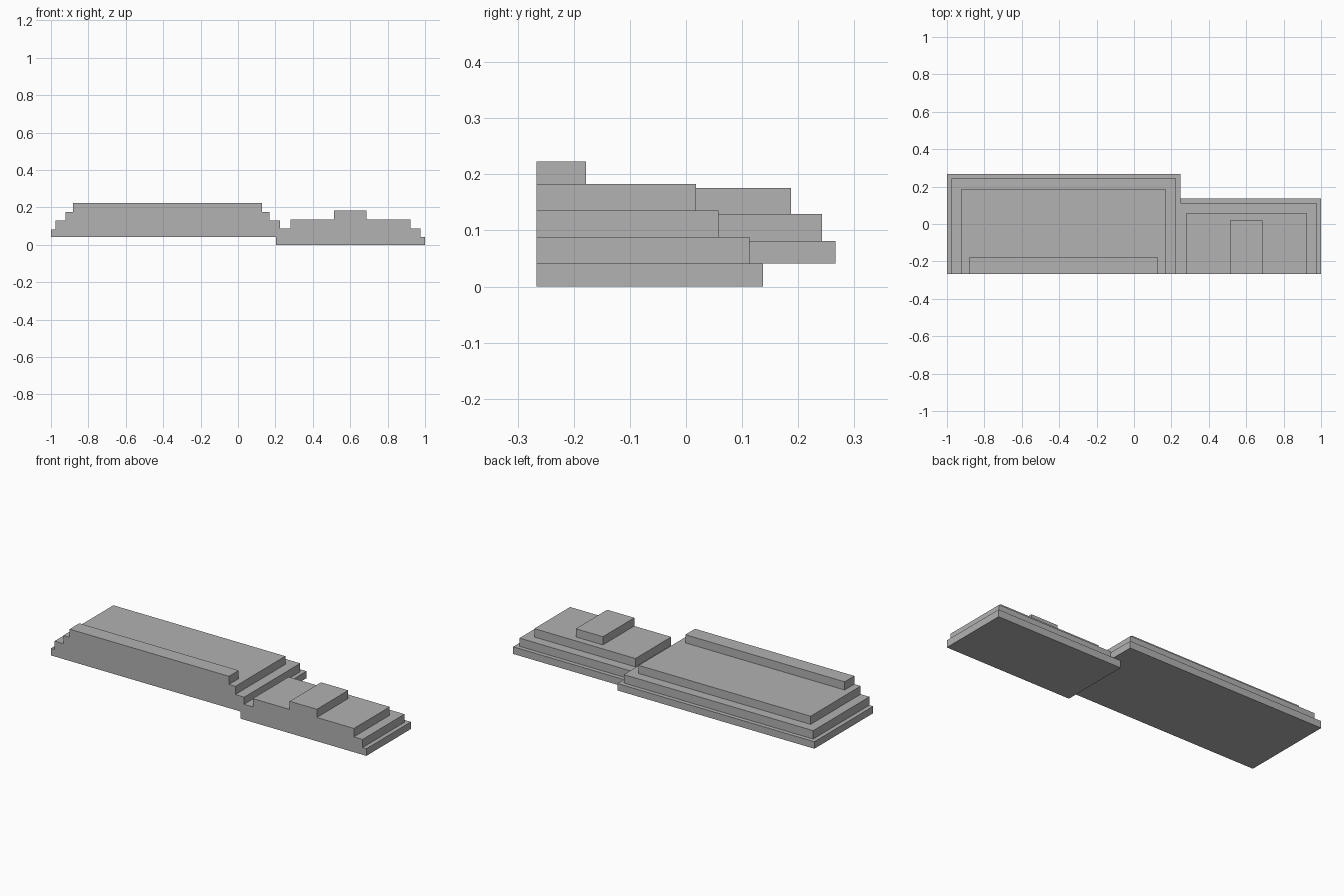
import bpy
import bmesh

cube = bpy.data.objects.get("Cube")
if cube:
    bpy.data.objects.remove(cube)

grey = bpy.data.materials.new("plain grey")
grey.use_nodes = True
colour = (0.445, 0.445, 0.445, 1)
grey.diffuse_color = colour
grey.node_tree.nodes["Principled BSDF"].inputs["Base Color"].default_value = colour

FRONT = -0.266  # every tier shares this flat front plane


def tier(name, left, right, back, bottom, top):
    """Add one box-shaped tier running back from the front plane."""
    bm = bmesh.new()
    bmesh.ops.create_cube(bm, size=1)
    for v in bm.verts:
        v.co.x = right if v.co.x > 0 else left
        v.co.y = back if v.co.y > 0 else FRONT
        v.co.z = top if v.co.z > 0 else bottom
    mesh = bpy.data.meshes.new(name)
    bm.to_mesh(mesh)
    bm.free()
    mesh.materials.append(grey)
    obj = bpy.data.objects.new(name, mesh)
    bpy.context.collection.objects.link(obj)


def stack(name, base, steps):
    """Pile tiers upward; each step is min x, max x, back y and top z."""
    for i, (left, right, back, top) in enumerate(steps, 1):
        tier(f"{name}_tier_{i}", left, right, back, base, top)
        base = top


# Large raised wing
stack("large_wing", 0.041, [
    (-1.0, 0.248, 0.266, 0.081),
    (-0.976, 0.225, 0.242, 0.129),
    (-0.921, 0.169, 0.187, 0.176),
    (-0.881, 0.129, -0.178, 0.223),
])

# Small wing on the ground
stack("small_wing", 0.0, [
    (0.202, 1.0, 0.137, 0.041),
    (0.225, 0.976, 0.113, 0.088),
    (0.28, 0.921, 0.058, 0.136),
    (0.514, 0.686, 0.018, 0.183),
])
